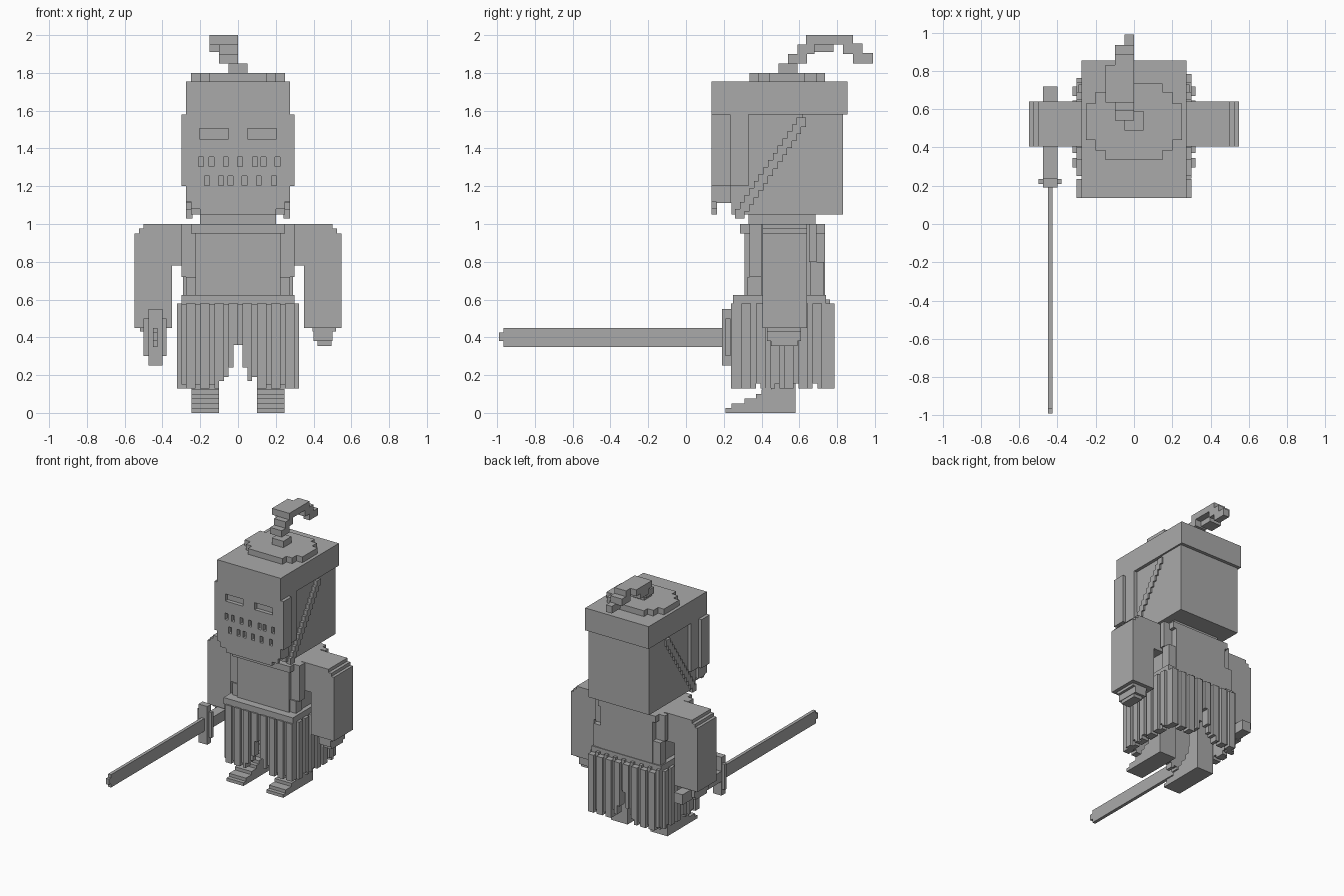
import bpy, bmesh, math
from mathutils import Vector

if "Cube" in bpy.data.objects:
    bpy.data.objects.remove(bpy.data.objects["Cube"], do_unlink=True)

grey = bpy.data.materials.new("plain_grey")
grey.use_nodes = True
grey.diffuse_color = (0.4, 0.4, 0.4, 1)
grey.node_tree.nodes["Principled BSDF"].inputs["Base Color"].default_value = (0.4, 0.4, 0.4, 1)


def finish(name, bm):
    bmesh.ops.recalc_face_normals(bm, faces=bm.faces)
    mesh = bpy.data.meshes.new(name)
    bm.to_mesh(mesh)
    bm.free()
    mesh.materials.append(grey)
    ob = bpy.data.objects.new(name, mesh)
    bpy.context.scene.collection.objects.link(ob)
    return ob


def add_box(bm, x0, x1, y0, y1, z0, z1):
    lo, hi = Vector((x0, y0, z0)), Vector((x1, y1, z1))
    verts = bmesh.ops.create_cube(bm, size=1)["verts"]
    for v in verts:
        v.co = [(lo[i] + hi[i]) / 2 + v.co[i] * (hi[i] - lo[i]) for i in range(3)]


def boxes(name, items):
    bm = bmesh.new()
    for b in items:
        add_box(bm, *b)
    return finish(name, bm)


def prism(name, points, axis, a, b):
    """Extrude a 2D outline along one axis from a to b."""
    bm = bmesh.new()

    def place(p, t):
        co = list(p)
        co.insert(axis, t)
        return co
    face = bm.faces.new([bm.verts.new(place(p, a)) for p in points])
    out = bmesh.ops.extrude_face_region(bm, geom=[face])["geom"]
    for v in out:
        if isinstance(v, bmesh.types.BMVert):
            v.co[axis] = b
    return finish(name, bm)


def mirrored(half):
    return half + [(-x, z) for x, z in reversed(half)]


# Head and cap
boxes("cap", [(-.275, .275, .135, .855, 1.58, 1.755)])
boxes("inner_head", [(-.25, .25, .165, .7, 1.11, 1.58), (-.25, .25, .24, .7, 1.05, 1.2)])

# Back of the hood with a stepped diagonal front edge
steps = 14
stair = []
for i in range(steps):
    y, z = .3 + .34 * i / steps, 1.05 + .53 * i / steps
    stair += [(y, z), (y, z + .53 / steps)]
prism("hood", stair + [(.83, 1.58), (.83, 1.05)], 0, -.262, .262)
strap = []
for s in (-1, 1):
    for i in range(steps):
        y, z = .26 + .35 * i / steps, 1.03 + .52 * i / steps
        strap.append((min(s * .24, s * .275), max(s * .24, s * .275), y, y + .05, z, z + .05))
boxes("hood_strap", strap)

# Face mask with eye slots and breathing holes
mask = prism("mask", mirrored([(.2, 1.05), (.2, 1.08), (.25, 1.08), (.25, 1.12),
                               (.275, 1.12), (.275, 1.2), (.3, 1.2), (.3, 1.58)]), 1, .135, .165)
holes = [(min(s * .05, s * .205), max(s * .05, s * .205), .1, .2, 1.45, 1.505) for s in (-1, 1)]
for z, centres in ((1.305, (-.195, -.14, -.065, .01, .09, .135, .21)),
                   (1.205, (-.165, -.09, -.04, .035, .11, .19))):
    holes += [(x - .013, x + .013, .1, .2, z, z + .05) for x in centres]
cutter = boxes("mask_cutter", holes)
cutter.hide_render = True
cut = mask.modifiers.new("holes", "BOOLEAN")
cut.operation, cut.solver, cut.object = "DIFFERENCE", "EXACT", cutter
bpy.context.view_layer.objects.active = mask
bpy.ops.object.modifier_apply(modifier=cut.name)
bpy.data.objects.remove(cutter, do_unlink=True)

for s, side in ((-1, "right"), (1, "left")):
    def span(a, b):
        return min(s * a, s * b), max(s * a, s * b)
    boxes(side + "_mask_edge", [(*span(.25, .3), .16, .235, 1.2, 1.58),
                                (*span(.24, .275), .16, .235, 1.11, 1.2),
                                (*span(.24, .275), .235, .33, 1.2, 1.58)])

    # Arm with stepped shoulder, and hand
    prism(side + "_arm", [(s * x, z) for x, z in
          [(.25, 1), (.5, 1), (.5, .975), (.525, .975), (.525, .95), (.548, .95),
           (.548, .45), (.35, .45), (.35, .78), (.25, .78)]], 1, .405, .64)
    boxes(side + "_hand", [(*span(.395, .52), .43, .61, .43, .46),
                           (*span(.4, .5), .43, .61, .38, .45),
                           (*span(.42, .495), .45, .59, .355, .4)])

    # Leg with stepped foot
    foot = [(.21, 0)]
    for y, z in ((.21, .025), (.24, .05), (.31, .075), (.37, .1), (.4, .125),
                 (.45, .16), (.48, .21), (.49, .6)):
        foot += [(y, foot[-1][1]), (y, z)]
    prism(side + "_leg", foot[2:] + [(.58, .6), (.58, 0), (.21, 0)], 0, *span(.1, .245))

    # Harness pieces on the side of the torso
    boxes(side + "_harness", [(*span(.2, .3), .335, .4, .72, 1), (*span(.2, .275), .325, .4, .6, .72),
                              (*span(.2, .3), .65, .69, .8, 1), (*span(.2, .29), .66, .73, .6, .8)])

# Torso, collar and neck
boxes("torso", [(-.225, .225, .31, .735, .6, .96), (-.265, .265, .34, .69, .6, 1)])
boxes("collar", [(-.25, .25, .285, .735, .95, 1)])
boxes("neck", [(-.2, .2, .33, .685, 1, 1.06)])

# Pleated skirt hanging from a belt
boxes("skirt_belt", [(-.3, .3, .25, .74, .575, .625)])


def hem(x, i):
    d = abs(x + .005)
    if d < .03:
        return .36
    if d < .055:
        return .24
    return (.17 if d < .1 else .13) + .02 * (i * 7 % 3 == 0)


pleats = []
for i in range(24):
    x = -.3 + .025 * i
    z = hem(x + .0125, i)
    out = .022 if i % 3 else 0
    top = .58 if i % 3 else .6
    pleats.append((x, x + .025, .26 - out, .295, z, top))
    pleats.append((x, x + .025, .725, .763 + out, z, top))
for i in range(19):
    y = .27 + .025 * i
    out = .022 if i % 3 else 0
    z = .13 + .025 * (i * 5 % 4 == 0)
    for s in (-1, 1):
        a, b = sorted((s * .26, s * (.3 + out)))
        pleats.append((a, b, y, y + .025, z, .58))
boxes("skirt_pleats", pleats)

# Sword held forward in the right hand
boxes("sword_blade", [(-.45, -.425, -.965, .22, .35, .45), (-.45, -.425, -.99, -.965, .38, .425)])
boxes("sword_guard", [(-.475, -.4, .19, .24, .25, .55), (-.5, -.378, .21, .235, .3, .5)])
boxes("sword_grip", [(-.475, -.4, .23, .72, .36, .44)])

# Round crown plate
boxes("crown_plate", [(-.25, .25, .44, .63, 1.75, 1.8), (-.2, .2, .385, .69, 1.75, 1.8),
                      (-.15, .15, .335, .735, 1.75, 1.8)])

# Curled stem
boxes("stem", [(-.05, .05, .49, .59, 1.8, 1.85), (-.1, 0, .54, .64, 1.85, 1.9),
               (-.1, 0, .59, .68, 1.9, 1.95), (-.15, 0, .635, .83, 1.95, 2),
               (-.15, -.05, .68, .78, 1.91, 1.96), (-.1, 0, .83, .885, 1.95, 2),
               (-.1, 0, .83, .935, 1.9, 1.955), (-.05, 0, .885, .99, 1.85, 1.905)])
